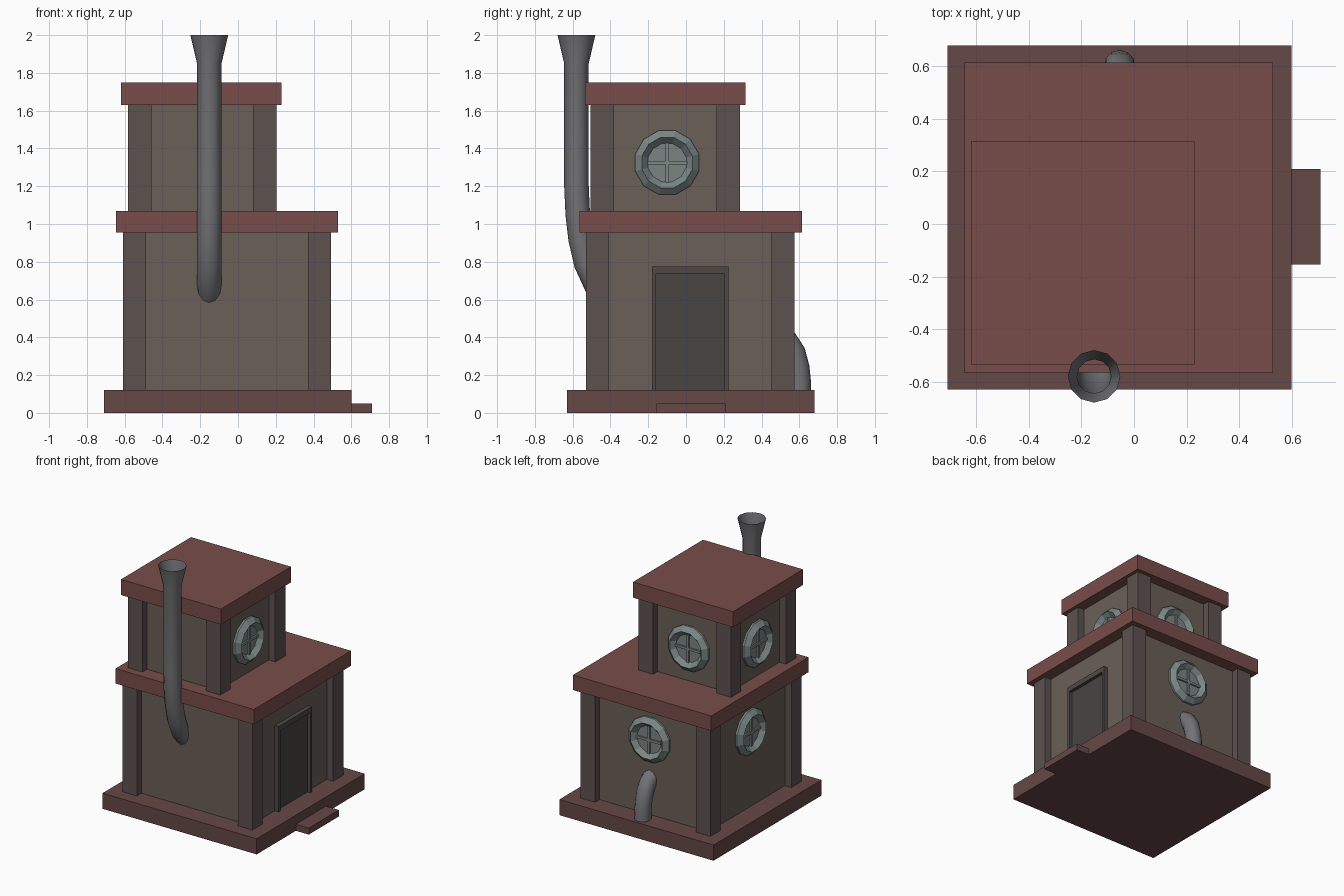
import bpy, bmesh, math
from mathutils import Vector, Matrix

if "Cube" in bpy.data.objects:
    bpy.data.objects.remove(bpy.data.objects["Cube"])

def material(name, rgb):
    m = bpy.data.materials.new(name)
    m.diffuse_color = (*rgb, 1)
    m.use_nodes = True
    m.node_tree.nodes["Principled BSDF"].inputs["Base Color"].default_value = m.diffuse_color
    return m

ROOF = material("roof_red", (0.19, 0.075, 0.067))
BASE = material("base_red", (0.13, 0.065, 0.06))
WALL = material("wall_tan", (0.145, 0.115, 0.095))
POST = material("post_brown", (0.11, 0.085, 0.08))
DOOR = material("door_dark", (0.065, 0.058, 0.055))
FRAME = material("door_frame", (0.075, 0.066, 0.062))
RIM = material("window_rim", (0.2, 0.25, 0.24))
GLASS = material("window_glass", (0.2, 0.23, 0.22))
PIPE = material("pipe_grey", (0.17, 0.17, 0.18))

def finish(name, bm, mat):
    bmesh.ops.recalc_face_normals(bm, faces=bm.faces)
    me = bpy.data.meshes.new(name)
    bm.to_mesh(me)
    bm.free()
    me.materials.append(mat)
    ob = bpy.data.objects.new(name, me)
    bpy.context.collection.objects.link(ob)
    return ob

def box(name, x, y, z, mat, matrix=Matrix()):
    bm = bmesh.new()
    bmesh.ops.create_cube(bm, size=1)
    for v in bm.verts:
        v.co = matrix @ Vector([(r[0] + r[1]) / 2 + c * (r[1] - r[0])
                                for r, c in zip((x, y, z), v.co)])
    return finish(name, bm, mat)

def loft(name, rings, mat, smooth=False):
    """Skin a list of equal-length vertex rings, left open at the ends."""
    bm = bmesh.new()
    loops = [[bm.verts.new(p) for p in r] for r in rings]
    n = len(rings[0])
    for a, b in zip(loops, loops[1:]):
        for i in range(n):
            j = (i + 1) % n
            bm.faces.new((a[i], a[j], b[j], b[i]))
    ob = finish(name, bm, mat)
    if smooth:
        bpy.context.view_layer.objects.active = ob
        ob.select_set(True)
        bpy.ops.object.shade_smooth_by_angle(angle=math.radians(40))
        ob.select_set(False)
    return ob

def storey(name, x, y, z, post=0.123, inset=0.055):
    """Recessed wall block with four corner posts."""
    box(name + "_walls", (x[0] + inset, x[1] - inset), (y[0] + inset, y[1] - inset), z, WALL)
    for i, px in enumerate((x[0], x[1] - post)):
        for j, py in enumerate((y[0], y[1] - post)):
            box(f"{name}_post_{i}{j}", (px, px + post), (py, py + post), z, POST)

def window(name, centre, normal, sides=12):
    """Round window: bevelled rim, glass disc and cross bars."""
    n, up = Vector(normal), Vector((0, 0, 1))
    m = Matrix((up.cross(n), up, n)).transposed().to_4x4()
    m.translation = Vector(centre)
    def ring(r, h):
        return [m @ Vector((r * math.cos(a), r * math.sin(a), h)) for a in
                (2 * math.pi * (i + 0.5) / sides for i in range(sides))]
    loft(name + "_rim", [ring(.175, -.01), ring(.175, .015), ring(.138, .048), ring(.105, .012)], RIM)
    bm = bmesh.new()
    bm.faces.new([bm.verts.new(p) for p in ring(.106, .012)])
    finish(name + "_glass", bm, GLASS)
    box(name + "_bar_across", (-.105, .105), (-.009, .009), (.0, .024), RIM, m)
    box(name + "_bar_upright", (-.009, .009), (-.105, .105), (.0, .024), RIM, m)

def pipe(name, x, pts, sides=12):
    """Round pipe following (y, z, radius) points in a plane of constant x."""
    rings = []
    for k, (y, z, r) in enumerate(pts):
        a, b = pts[max(k - 1, 0)], pts[min(k + 1, len(pts) - 1)]
        t = Vector((0, b[0] - a[0], b[1] - a[1])).normalized()
        side = Vector((1, 0, 0))
        other = t.cross(side)
        rings.append([Vector((x, y, z)) + r * (math.cos(q) * side + math.sin(q) * other)
                      for q in (2 * math.pi * i / sides for i in range(sides))])
    return loft(name, rings, PIPE, True)

# Plinth and doorstep
box("plinth", (-.71, .6), (-.63, .68), (0, .12), BASE)
box("doorstep", (.58, .71), (-.155, .21), (0, .05), BASE)

# Two storeys with flat slab roofs
storey("lower_storey", (-.61, .493), (-.53, .575), (.12, .96))
box("lower_roof", (-.645, .53), (-.565, .615), (.955, 1.07), ROOF)
storey("upper_storey", (-.582, .203), (-.505, .285), (1.07, 1.63))
box("upper_roof", (-.62, .23), (-.535, .315), (1.63, 1.75), ROOF)

# Door with surround
box("door", (.42, .447), (-.16, .203), (.12, .735), DOOR)
box("door_jamb_near", (.42, .472), (-.18, -.16), (.12, .735), FRAME)
box("door_jamb_far", (.42, .472), (.203, .225), (.12, .735), FRAME)
box("door_lintel", (.42, .472), (-.18, .225), (.735, .775), FRAME)

# Round windows
window("lower_back_window", (-.06, .52, .70), (0, 1, 0))
window("lower_left_window", (-.555, .023, .70), (-1, 0, 0))
window("upper_back_window", (-.19, .23, 1.325), (0, 1, 0))
window("upper_left_window", (-.527, -.1, 1.325), (-1, 0, 0))
window("upper_right_window", (.148, -.1, 1.325), (1, 0, 0))

# Chimney pipe with flared mouth, and small drain pipe at the back
R = .065
pipe("chimney_pipe", -.152, [(-.41, .61, R), (-.478, .68, R), (-.528, .79, R), (-.558, .92, R),
                             (-.573, 1.05, R), (-.58, 1.2, R), (-.58, 1.85, R), (-.58, 2, .1)])
pipe("drain_pipe", -.055, [(.603, .05, .06), (.602, .16, .06), (.594, .24, .06),
                           (.573, .32, .06), (.535, .38, .06), (.47, .42, .06)])
